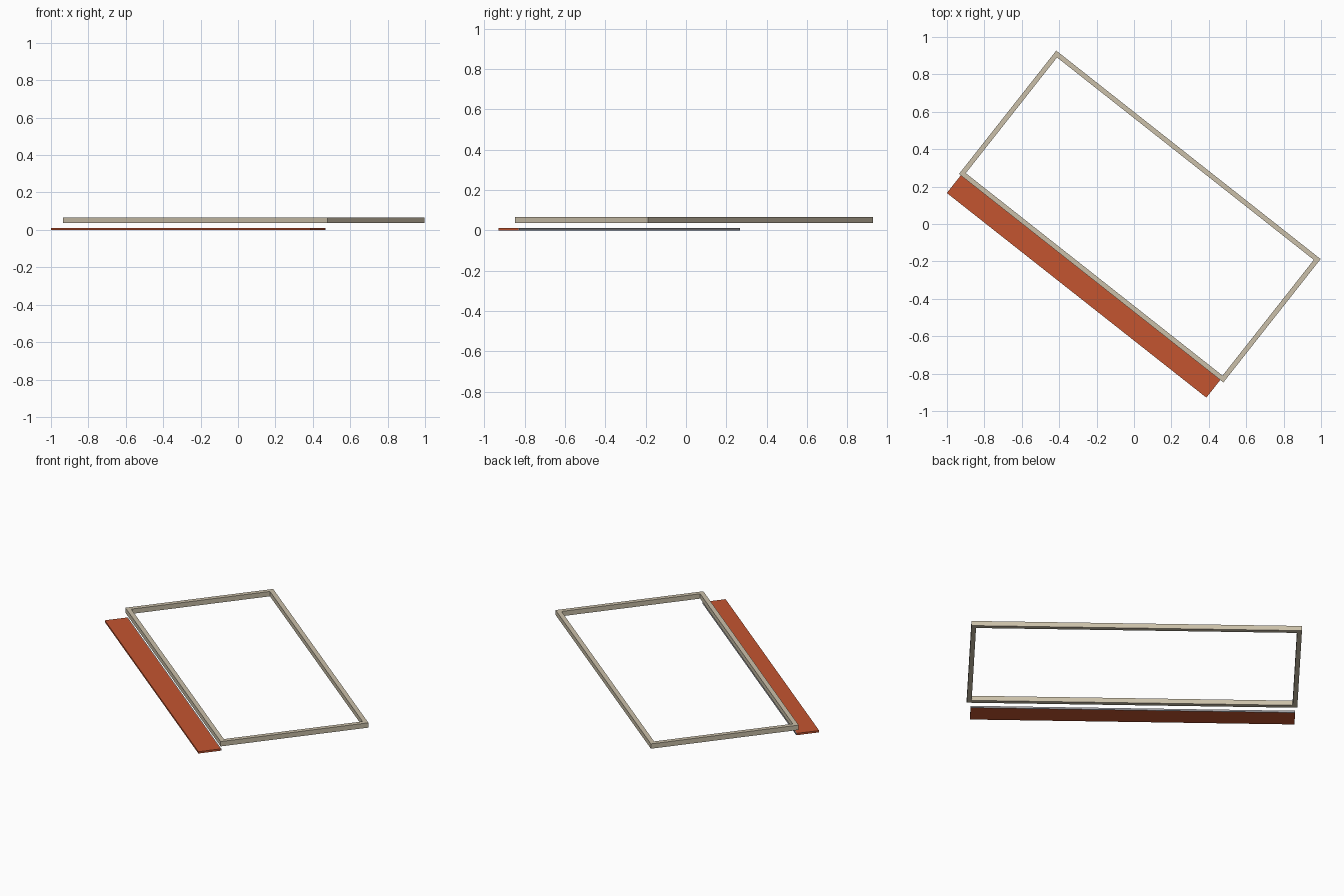
import bpy
import math
from mathutils import Matrix

cube = bpy.data.objects.get("Cube")
if cube:
    bpy.data.objects.remove(cube, do_unlink=True)


def material(name, rgb):
    m = bpy.data.materials.new(name)
    m.use_nodes = True
    color = (*rgb, 1)
    m.diffuse_color = color
    m.node_tree.nodes["Principled BSDF"].inputs["Base Color"].default_value = color
    return m


cream = material("cream", (0.60, 0.53, 0.40))
red = material("brick red", (0.55, 0.09, 0.03))
grey = material("grey", (0.35, 0.35, 0.37))

# Everything lies in one rectangle turned clockwise about its centre
TURN = Matrix.Translation((0.031, 0.04, 0)) @ Matrix.Rotation(math.radians(-38.25), 4, "Z")
LENGTH, WIDTH, BAR = 1.80, 0.84, 0.026


def box(name, u, v, z, mat):
    """Box from (min, max) ranges along the turned axes."""
    bpy.ops.mesh.primitive_cube_add(size=1)
    ob = bpy.context.object
    ob.name = name
    spans = (u, v, z)
    mid = [(a + b) / 2 for a, b in spans]
    size = [b - a for a, b in spans]
    ob.data.transform(Matrix.Translation(mid) @ Matrix.Diagonal((*size, 1)))
    ob.data.transform(TURN)
    ob.data.materials.append(mat)
    return ob


# Rectangular frame: two long bars with the short bars between them
u, v, frame_z = LENGTH / 2, WIDTH / 2, (0.036, 0.065)
box("front_bar", (-u, u), (-v, BAR - v), frame_z, cream)
box("back_bar", (-u, u), (v - BAR, v), frame_z, cream)
box("left_end_bar", (u - BAR, u), (BAR - v, v - BAR), frame_z, cream)
box("right_end_bar", (-u, BAR - u), (BAR - v, v - BAR), frame_z, cream)

# Flat board below the front bar, with a thin strip along its inner edge
box("board", (-0.888, 0.879), (-0.54, -0.414), (0, 0.011), red)
box("edge_strip", (-0.888, 0.879), (-0.414, -0.410), (0, 0.011), grey)
